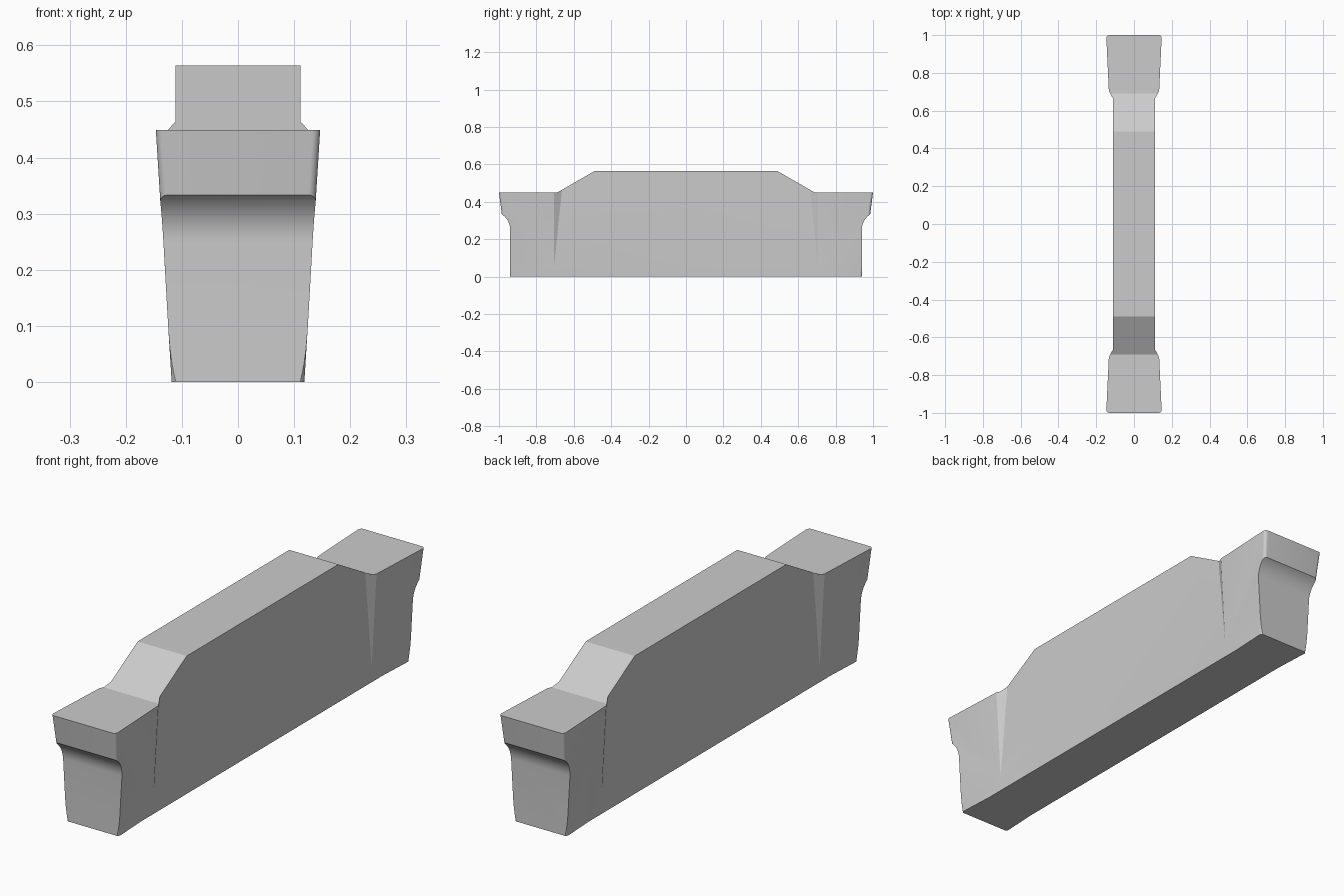
import bpy, bmesh, math

if "Cube" in bpy.data.objects:
    bpy.data.objects.remove(bpy.data.objects["Cube"])


def loft(name, lower, upper):
    """Solid between two matching rings of 3D points."""
    bm = bmesh.new()
    a = [bm.verts.new(p) for p in lower]
    b = [bm.verts.new(p) for p in upper]
    n = len(a)
    bm.faces.new(a)
    bm.faces.new(b)
    for i in range(n):
        j = (i + 1) % n
        bm.faces.new((a[i], a[j], b[j], b[i]))
    bmesh.ops.recalc_face_normals(bm, faces=bm.faces)
    mesh = bpy.data.meshes.new(name)
    bm.to_mesh(mesh)
    bm.free()
    obj = bpy.data.objects.new(name, mesh)
    bpy.context.collection.objects.link(obj)
    return obj


def boolean(target, tool, operation):
    mod = target.modifiers.new(operation.lower(), 'BOOLEAN')
    mod.operation = operation
    mod.solver = 'EXACT'
    mod.object = tool
    bpy.context.view_layer.objects.active = target
    bpy.ops.object.modifier_apply(modifier=mod.name)
    bpy.data.objects.remove(tool)


def head_ring(z, side):
    """Plan outline of a cutting head at height z, narrowing downward and inward."""
    drop = 0.45 - z
    front = 1.0 - 0.13 * drop
    radius, back, inner = 0.014, 0.705, 0.06

    def half_width(y):
        return 0.1465 - 0.045 * (1 - y) - 0.057 * drop

    w_back, w_front = half_width(back), half_width(front)
    half = [(inner, back - (w_back - inner) / 0.55), (w_back, back)]
    for i in range(9):
        t = math.pi / 2 * i / 8
        half.append((w_front - radius * (1 - math.cos(t)),
                     front - radius * (1 - math.sin(t))))
    ring = half + [(-x, y) for x, y in reversed(half)]
    return [(x, side * y, z) for x, y in ring]


# Narrow central body
w = 0.111
core = [(-w, -0.9), (w, -0.9), (w, 0.9), (-w, 0.9)]
insert = loft("cutting_insert", [(x, y, -0.05) for x, y in core],
              [(x, y, 0.6) for x, y in core])

# Wider tapered heads at both ends
for side in (1, -1):
    head = loft("head", head_ring(-0.05, side), head_ring(0.6, side))
    boolean(insert, head, 'UNION')

# Side profile: raised middle, flat ends, concave relief under each cutting edge
half = [(0.94, 0.0)]
for i in range(13):
    t = math.radians(72) * i / 12
    half.append((1.04 - 0.1 * math.cos(t), 0.25 + 0.1 * math.sin(t)))
half += [(1.1, 0.36), (1.1, 0.449), (0.69, 0.449), (0.49, 0.564)]
profile = half + [(-y, z) for y, z in reversed(half)]
trim = loft("profile_trim", [(-0.3, y, z) for y, z in profile],
            [(0.3, y, z) for y, z in profile])
boolean(insert, trim, 'INTERSECT')

# Smooth the rounded corners and relief, keep other edges sharp
bpy.ops.object.select_all(action='DESELECT')
insert.select_set(True)
bpy.context.view_layer.objects.active = insert
bpy.ops.object.shade_smooth_by_angle(angle=math.radians(15))
